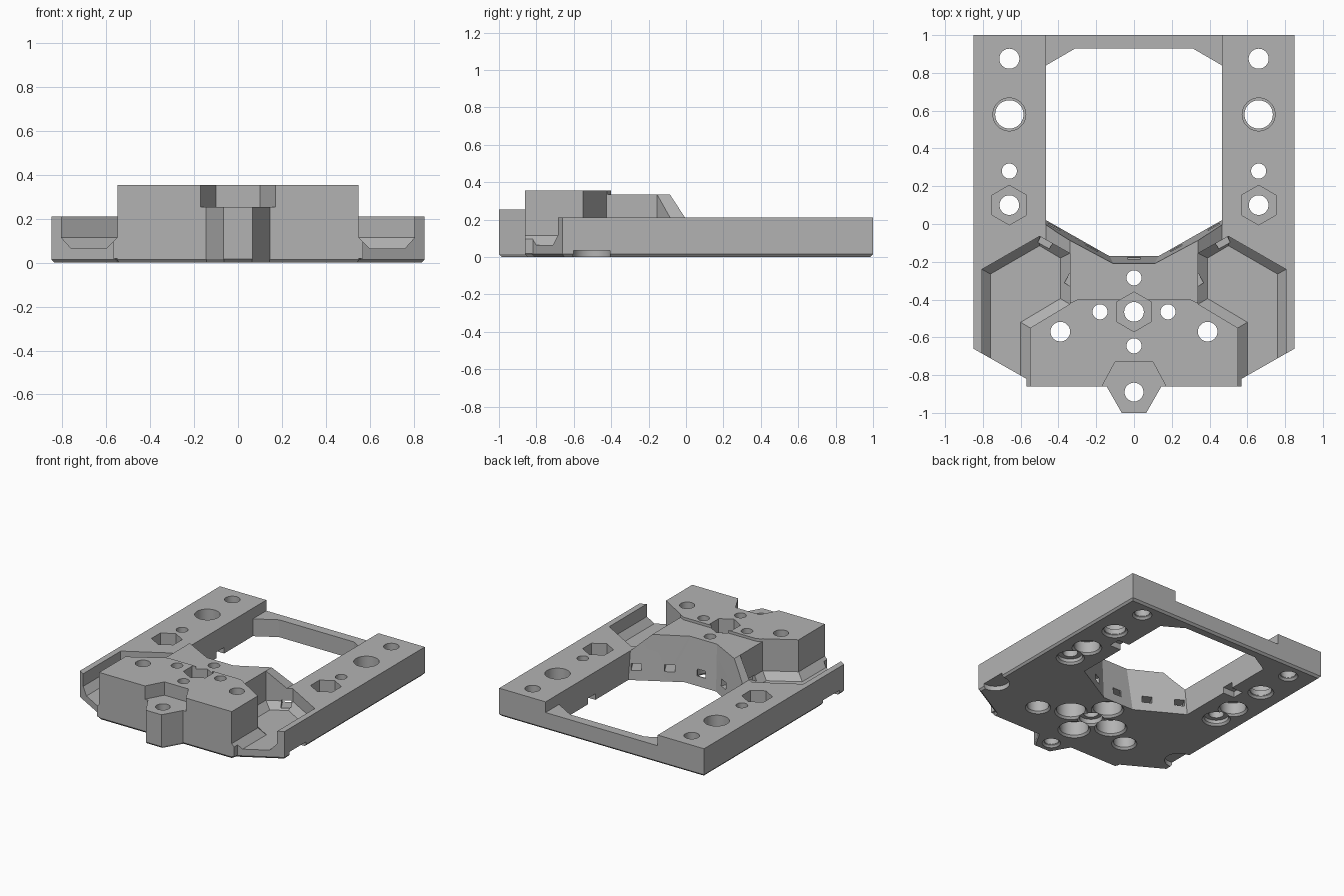
import bpy, bmesh, math
from mathutils import Matrix

cube = bpy.data.objects.get("Cube")
if cube:
    bpy.data.objects.remove(cube, do_unlink=True)

grey = bpy.data.materials.new("plain_grey")
grey.use_nodes = True
colour = (0.45, 0.45, 0.45, 1)
grey.diffuse_color = colour
grey.node_tree.nodes["Principled BSDF"].inputs["Base Color"].default_value = colour


def loft(name, layers):
    """Closed solid through outlines of equal length, given as (z, points)."""
    bm = bmesh.new()
    rings = [[bm.verts.new((x, y, z)) for x, y in pts] for z, pts in layers]
    n = len(rings[0])
    for a, b in zip(rings, rings[1:]):
        for i in range(n):
            j = (i + 1) % n
            bm.faces.new((a[i], a[j], b[j], b[i]))
    bm.faces.new(rings[0][::-1])
    bm.faces.new(rings[-1])
    bmesh.ops.recalc_face_normals(bm, faces=bm.faces)
    mesh = bpy.data.meshes.new(name)
    bm.to_mesh(mesh)
    bm.free()
    mesh.materials.append(grey)
    ob = bpy.data.objects.new(name, mesh)
    bpy.context.collection.objects.link(ob)
    return ob


def prism(name, pts, z0, z1):
    return loft(name, [(z0, pts), (z1, pts)])


def mirrored(half):
    """Outline from its +x half, mirrored in x."""
    return half + [(-x, y) for x, y in reversed(half)]


def scaled(pts, f):
    return [(x * f, y * f) for x, y in pts]


def ring(x, y, r, n=40):
    return [(x + r * math.sin(2 * math.pi * i / n),
             y + r * math.cos(2 * math.pi * i / n)) for i in range(n)]


def box(x0, x1, y0, y1, z0, z1):
    return prism("cutter", [(x0, y0), (x1, y0), (x1, y1), (x0, y1)], z0, z1)


def combine(body, other, operation="DIFFERENCE"):
    bpy.ops.object.select_all(action="DESELECT")
    bpy.context.view_layer.objects.active = body
    body.select_set(True)
    mod = body.modifiers.new("join", "BOOLEAN")
    mod.operation = operation
    mod.solver = "EXACT"
    mod.object = other
    bpy.ops.object.modifier_apply(modifier=mod.name)
    bpy.data.objects.remove(other, do_unlink=True)


# Base plate with a bevelled lower edge
plate = mirrored([(.85, 1), (.85, -.66), (.56, -.825), (.55, -.86)])
body = loft("mounting_frame", [(0, scaled(plate, .985)), (.015, plate), (.21, plate)])

# Raised front block, middle bridge and front boss
block = mirrored([(.57, -.86), (.57, -.53), (.3, -.4)])
combine(body, prism("block", block, .02, .355), "UNION")
bridge = mirrored([(.36, -.5), (.36, -.18), (.465, -.12), (.465, 0), (.1, 0)])
combine(body, prism("bridge", bridge, .025, .335), "UNION")
recess = mirrored([(.1, -.73), (.17, -.86), (.17, -1.1)])
combine(body, prism("cutter", recess, .255, .5))
boss = mirrored([(.13, -.8), (.145, -.86), (.065, -1)])
combine(body, loft("boss", [(.001, scaled(boss, .985)), (.016, boss), (.255, boss)]), "UNION")

# Central opening with a leaning front wall, and the low rear bar
rear = [(.31, .93), (.465, .84)]
low = mirrored(rear + [(.465, .02), (.13, -.17)])
high = mirrored(rear + [(.465, -.02), (.11, -.21)])
combine(body, loft("cutter", [(-.001, low), (.34, high)]))
combine(body, box(-.465, .465, .8, 1.1, .13, .4))

# Side pockets with chamfered floors, wing slopes, notches and cable slots
pocket_floor = [(.39, -.18), (.5, -.115), (.76, -.265), (.76, -1.1),
                (.6, -1.1), (.6, -.52), (.39, -.395)]
pocket_top = [(.34, -.155), (.5, -.065), (.805, -.24), (.805, -1.1),
              (.55, -1.1), (.55, -.55), (.34, -.424)]
wing_slope = [(.34, .335), (.465, .21), (.6, .25), (.6, .5), (.34, .5)]
for s in (1, -1):
    def side(pts):
        return [(s * x, y) for x, y in pts]

    combine(body, loft("cutter", [(.065, side(pocket_floor)), (.115, side(pocket_top)),
                                  (.6, side(pocket_top))]))
    wedge = prism("cutter", side(wing_slope), -.1, .3)
    wedge.data.transform(Matrix.Rotation(math.pi / 2, 4, "X"))
    combine(body, wedge)
    combine(body, prism("cutter", ring(s * .83, -.505, .1), -.1, .035))
    a, b = sorted((s * .4, s * .56))
    combine(body, box(a, b, .41, .5, -.1, .045))
    for x, y, length in ((.22, -.12, .24), (.42, -.01, .12)):
        slot = box(-.035, .035, -length, .05, .07, .12)
        slot.data.transform(Matrix.Translation((s * x, y, 0))
                            @ Matrix.Rotation(s * math.radians(29.5), 4, "Z"))
        combine(body, slot)
combine(body, box(-.035, .035, -.24, -.1, .07, .12))


def bore(x, y, r, wide, depth):
    """Through hole with a wider, flared lower end."""
    combine(body, loft("cutter", [
        (-.02, ring(x, y, wide + .03)), (.015, ring(x, y, wide)),
        (depth, ring(x, y, wide)), (depth + .001, ring(x, y, r)), (.5, ring(x, y, r))]))


def hex_seat(x, y, z):
    combine(body, prism("cutter", ring(x, y, .105, 6), z, .5))


# Screw holes along both rails
for x in (-.66, .66):
    bore(x, .875, .053, .055, .02)
    bore(x, .58, .075, .077, .02)
    combine(body, prism("cutter", ring(x, .58, .087), .06, .5))
    bore(x, .28, .04, .09, .1)
    bore(x, .1, .052, .085, .04)
    hex_seat(x, .1, .12)

# Screw holes in the front block
for x, y in ((0, -.285), (.18, -.465), (-.18, -.465), (0, -.645)):
    bore(x, y, .04, .1, .12)
for x in (-.39, .39):
    bore(x, -.57, .052, .075, .1)
bore(0, -.465, .052, .08, .05)
hex_seat(0, -.465, .25)
bore(0, -.89, .05, .052, .02)

bpy.ops.object.select_all(action="DESELECT")
body.select_set(True)
bpy.context.view_layer.objects.active = body
bpy.ops.object.shade_smooth_by_angle(angle=math.radians(25))
